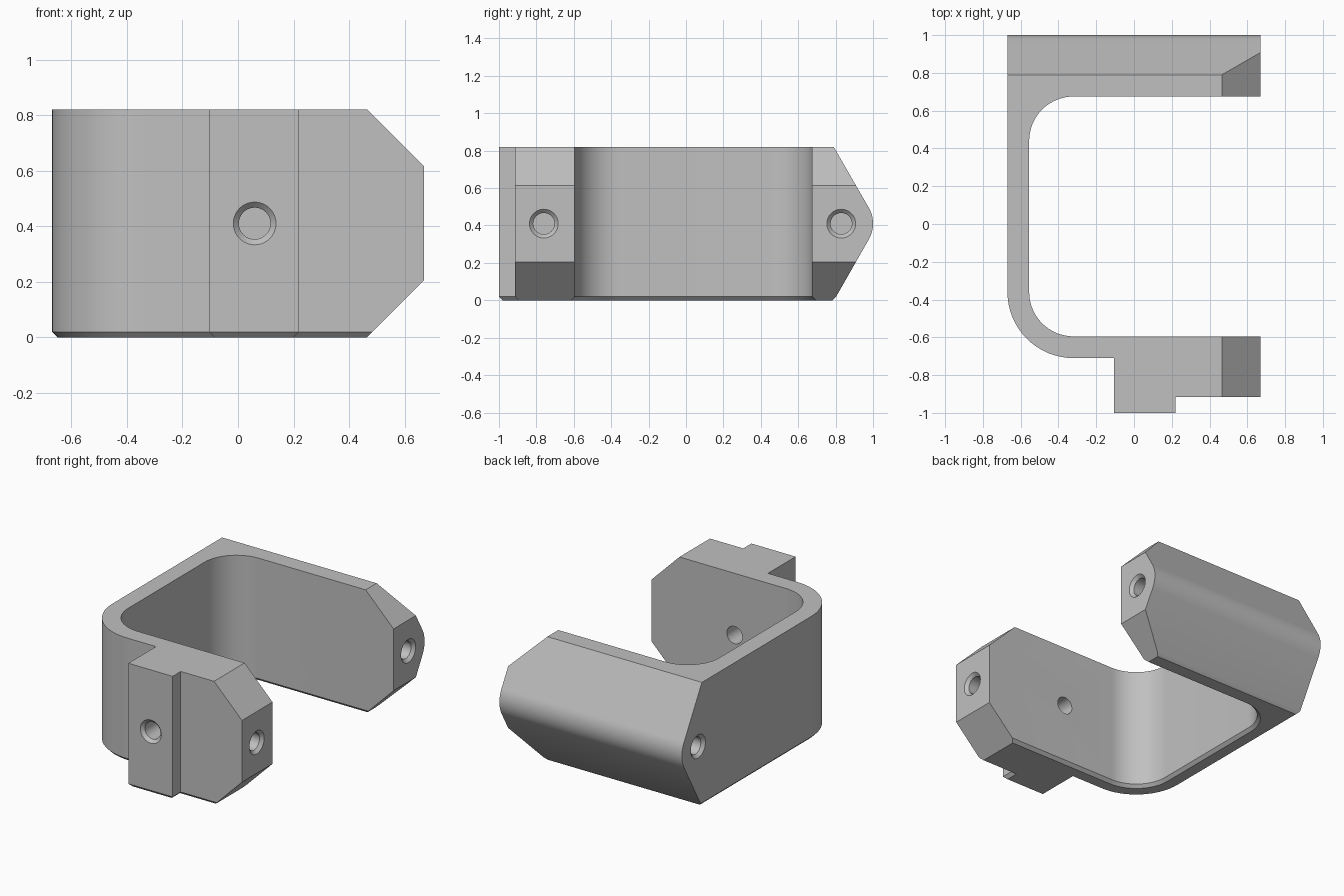
import bpy, bmesh
from math import sin, cos, pi, radians
from mathutils import Matrix, Vector

if "Cube" in bpy.data.objects:
    bpy.data.objects.remove(bpy.data.objects["Cube"], do_unlink=True)

HEIGHT, CHAMFER, MID = 0.82, 0.02, 0.41


def arc(cx, cy, r, start, end, n=16):
    steps = [radians(start + (end - start) * i / n) for i in range(n + 1)]
    return [(cx + r * cos(a), cy + r * sin(a)) for a in steps]


def to_object(name, bm):
    bmesh.ops.recalc_face_normals(bm, faces=bm.faces)
    mesh = bpy.data.meshes.new(name)
    bm.to_mesh(mesh)
    bm.free()
    obj = bpy.data.objects.new(name, mesh)
    bpy.context.collection.objects.link(obj)
    return obj


def prism(name, points, axis, lo, hi, chamfer=0):
    """Extrude a flat outline along the given axis."""
    place = {"x": lambda a, b, t: (t, a, b),
             "y": lambda a, b, t: (a, t, b),
             "z": lambda a, b, t: (a, b, t)}[axis]
    bm = bmesh.new()
    base = [bm.verts.new(place(a, b, lo)) for a, b in points]
    top = [bm.verts.new(place(a, b, hi)) for a, b in points]
    cap = bm.faces.new(base)
    bm.faces.new(top)
    for i in range(len(points)):
        j = (i + 1) % len(points)
        bm.faces.new((base[i], base[j], top[j], top[i]))
    bmesh.ops.recalc_face_normals(bm, faces=bm.faces)
    if chamfer:
        bmesh.ops.bevel(bm, geom=list(cap.edges), offset=chamfer,
                        offset_type='OFFSET', segments=1, affect='EDGES')
    return to_object(name, bm)


def drill(name, start, direction, depth, r=0.057):
    """Countersunk drill shape that enters at start."""
    bm = bmesh.new()
    outline = [(0, -0.02), (r + 0.04, -0.02), (r, 0.02), (r, depth), (0, depth)]
    verts = [bm.verts.new((a, 0, t)) for a, t in outline]
    edges = [bm.edges.new(pair) for pair in zip(verts, verts[1:])]
    bmesh.ops.spin(bm, geom=verts + edges, cent=(0, 0, 0), axis=(0, 0, 1),
                   angle=2 * pi, steps=40)
    bmesh.ops.remove_doubles(bm, verts=bm.verts, dist=0.0001)
    turn = Vector((0, 0, 1)).rotation_difference(Vector(direction))
    bm.transform(Matrix.Translation(start) @ turn.to_matrix().to_4x4())
    return to_object(name, bm)


def combine(target, cutter, operation):
    mod = target.modifiers.new(cutter.name, 'BOOLEAN')
    mod.object, mod.operation, mod.solver = cutter, operation, 'EXACT'
    bpy.context.view_layer.objects.active = target
    bpy.ops.object.modifier_apply(modifier=mod.name)
    bpy.data.objects.remove(cutter, do_unlink=True)


# C-shaped body with a stepped front arm; arms run past the trimmed end
outline = ([(-0.67, 1.05)] + arc(-0.32, -0.36, 0.35, 180, 270)
           + [(-0.105, -0.71), (-0.105, -1), (0.22, -1), (0.22, -0.915),
              (0.8, -0.915), (0.8, -0.595)]
           + arc(-0.32, -0.36, 0.235, 270, 180)
           + arc(-0.32, 0.44, 0.235, 180, 90)
           + [(0.8, 0.675), (0.8, 1.05)])
body = prism("bracket_body", outline, "z", 0, HEIGHT, CHAMFER)

# Rounded ridge along the back
ridge = ([(-1.2, -0.02), (0.763, -0.02), (0.803, 0.02)]
         + arc(0.83, MID, 0.17, -30, 30)
         + [(0.744, 0.9), (-1.2, 0.9)])
combine(body, prism("ridge_trim", ridge, "x", -1, 1), 'INTERSECT')

# Sloped corners at the open ends of both arms
ends = [(-1, -0.2), (0.265, -0.2), (0.67, 0.205), (0.67, 0.615),
        (0.265, 1.02), (-1, 1.02)]
combine(body, prism("end_trim", ends, "y", -1.5, 1.5), 'INTERSECT')

# Screw holes: one through the front arm, blind ones in the arm ends
for name, start, direction, depth in (
        ("front_hole", (0.06, -1, MID), (0, 1, 0), 0.5),
        ("front_arm_hole", (0.67, -0.76, MID), (-1, 0, 0), 0.3),
        ("back_arm_hole", (0.67, 0.83, MID), (-1, 0, 0), 0.3),
        ("back_corner_hole", (-0.67, 0.83, MID), (1, 0, 0), 0.3)):
    combine(body, drill(name, start, direction, depth), 'DIFFERENCE')

# Plain grey finish
grey = bpy.data.materials.new("light_grey")
grey.use_nodes = True
grey.diffuse_color = (0.53, 0.53, 0.53, 1)
grey.node_tree.nodes["Principled BSDF"].inputs["Base Color"].default_value = (0.53, 0.53, 0.53, 1)
body.data.materials.clear()
body.data.materials.append(grey)
for face in body.data.polygons:
    face.material_index = 0

bpy.ops.object.select_all(action='DESELECT')
body.select_set(True)
bpy.context.view_layer.objects.active = body
bpy.ops.object.shade_smooth_by_angle(angle=radians(25))
